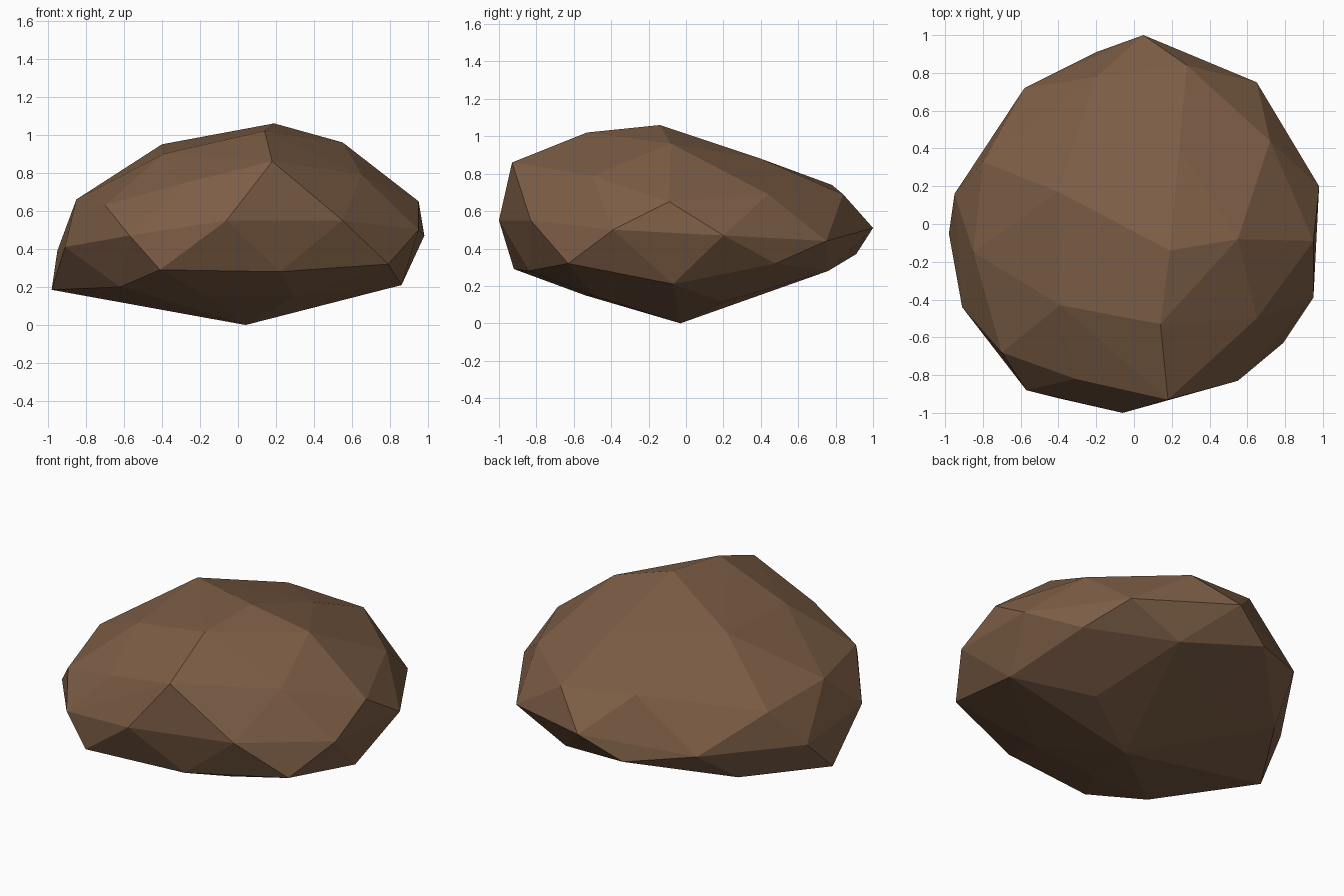
import bpy, bmesh

# Boulder corners, ring by ring from crown to underside
crown = [(.19, -.14, 1.06), (.14, -.53, 1.02), (.55, -.08, .96),
         (-.40, .17, .95), (-.39, -.43, .90), (.24, .40, .88)]
shoulder = [(.18, -.93, .86), (.65, -.50, .79), (.95, -.09, .65), (.72, .44, .69),
            (.28, .84, .69), (-.20, .78, .74), (-.80, .33, .62), (-.85, -.15, .66),
            (-.70, -.68, .63), (-.31, -.82, .74)]
waist = [(-.06, -1.0, .55), (.55, -.83, .55), (.95, -.39, .50), (.98, .20, .47),
         (.65, .75, .44), (.05, 1.0, .51), (-.20, .91, .37), (-.58, .72, .43),
         (-.95, .16, .39), (-.91, -.44, .41), (-.57, -.88, .47)]
skirt = [(-.41, -.92, .29), (.22, -.84, .28), (.79, -.63, .32), (.86, -.07, .21),
         (.78, .48, .32), (.30, .76, .28), (-.67, .44, .22), (-.98, -.05, .185),
         (-.62, -.62, .20)]
base = [(.04, -.03, 0), (.45, .20, .115), (-.48, -.05, .13), (-.15, -.54, .15),
        (.30, -.50, .15), (-.15, .42, .17)]

# Wrap the rings in one faceted skin
bm = bmesh.new()
for ring in (crown, shoulder, waist, skirt, base):
    for p in ring:
        bm.verts.new(p)
bmesh.ops.convex_hull(bm, input=bm.verts[:])
bmesh.ops.delete(bm, geom=[v for v in bm.verts if not v.link_faces], context='VERTS')
bmesh.ops.recalc_face_normals(bm, faces=bm.faces[:])

mesh = bpy.data.meshes.new("boulder")
bm.to_mesh(mesh)
bm.free()

# Single flat brown
brown = bpy.data.materials.new("earth brown")
brown.diffuse_color = (.205, .112, .061, 1)
mesh.materials.append(brown)
bpy.context.collection.objects.link(bpy.data.objects.new("boulder", mesh))
